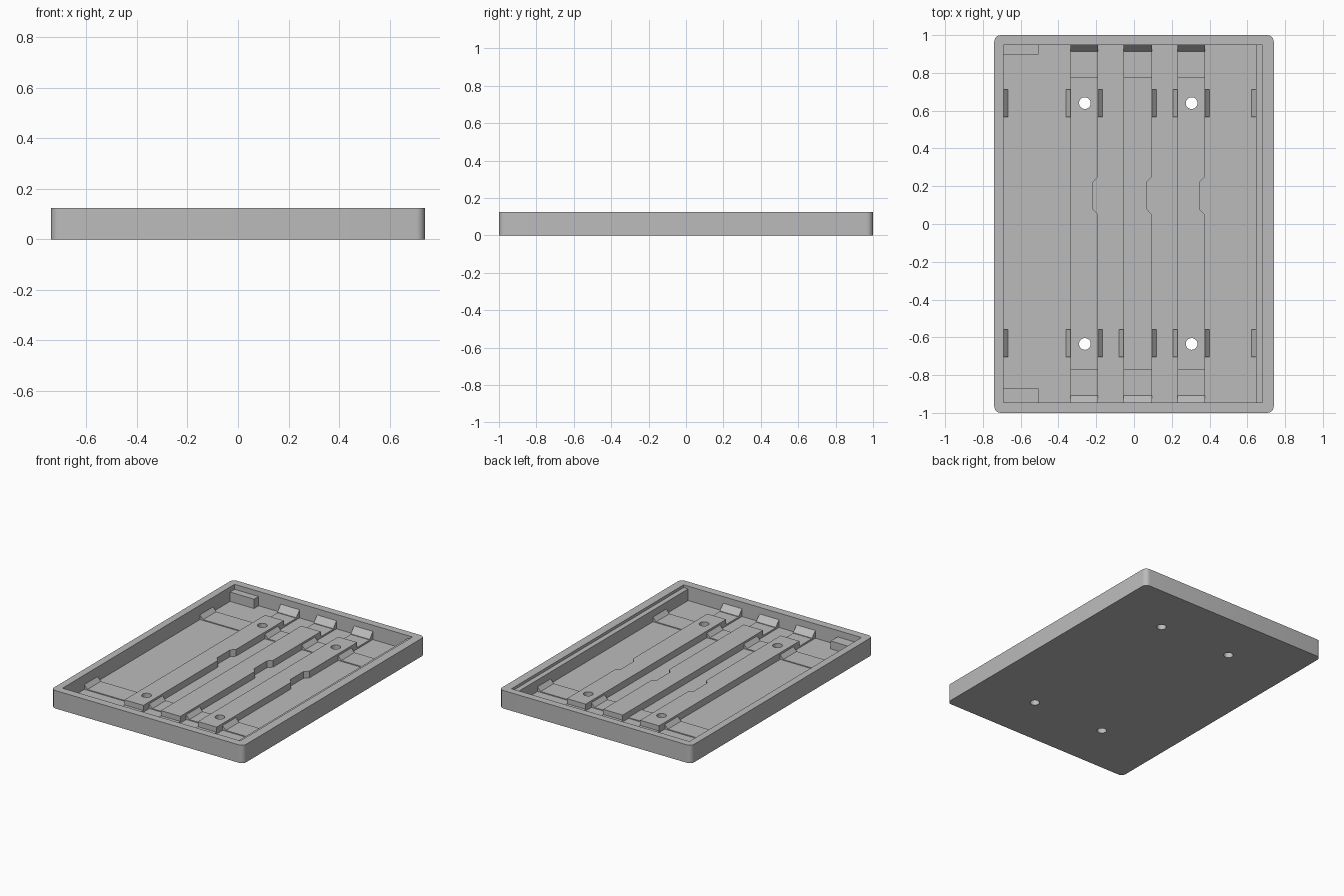
import bpy, bmesh, math

if "Cube" in bpy.data.objects:
    bpy.data.objects.remove(bpy.data.objects["Cube"])

grey = bpy.data.materials.new("plain grey")
grey.diffuse_color = (0.5, 0.5, 0.5, 1)
grey.use_nodes = True
grey.node_tree.nodes["Principled BSDF"].inputs["Base Color"].default_value = grey.diffuse_color

FLOOR = 0.025      # top of the tray floor
BASE = 0.02        # parts are sunk slightly into the floor
HOLES = [(x, y) for x in (-0.26, 0.305) for y in (-0.635, 0.64)]


def prism(name, pts, vec):
    """Extrude a closed outline of 3D points along vec."""
    bm = bmesh.new()
    face = bm.faces.new([bm.verts.new(p) for p in pts])
    ext = bmesh.ops.extrude_face_region(bm, geom=[face])["geom"]
    bmesh.ops.translate(bm, vec=vec, verts=[v for v in ext if isinstance(v, bmesh.types.BMVert)])
    bmesh.ops.recalc_face_normals(bm, faces=bm.faces)
    me = bpy.data.meshes.new(name)
    bm.to_mesh(me)
    bm.free()
    me.materials.append(grey)
    ob = bpy.data.objects.new(name, me)
    bpy.context.collection.objects.link(ob)
    return ob


def plan(name, pts, z0, z1):
    return prism(name, [(x, y, z0) for x, y in pts], (0, 0, z1 - z0))


def box(name, x0, x1, y0, y1, z0, z1):
    return plan(name, [(x0, y0), (x1, y0), (x1, y1), (x0, y1)], z0, z1)


def cut(ob, cutter):
    m = ob.modifiers.new("cut", 'BOOLEAN')
    m.operation, m.solver, m.object = 'DIFFERENCE', 'EXACT', cutter
    bpy.context.view_layer.objects.active = ob
    bpy.ops.object.modifier_apply(modifier=m.name)
    bpy.data.objects.remove(cutter)


def drill(ob, holes):
    for hx, hy in holes:
        ring = [(hx + 0.031 * math.cos(a * math.pi / 12),
                 hy + 0.031 * math.sin(a * math.pi / 12)) for a in range(24)]
        cut(ob, plan("hole_cutter", ring, -0.1, 0.3))


# Tray: rounded outline, hollowed, with four screw holes
R = 0.035
outline = []
for k, (sx, sy) in enumerate([(1, 1), (-1, 1), (-1, -1), (1, -1)]):
    for i in range(7):
        a = math.radians(90 * k + 15 * i)
        outline.append((sx * (0.74 - R) + R * math.cos(a), sy * (1 - R) + R * math.sin(a)))
tray = plan("tray", outline, 0, 0.125)
cut(tray, box("cavity_cutter", -0.69, 0.68, -0.945, 0.948, FLOOR, 0.3))
drill(tray, HOLES)

# Side ledge and the two corner blocks
box("side_ledge", 0.645, 0.685, -0.95, 0.95, BASE, 0.106)
box("back_corner_block", -0.695, -0.505, 0.898, 0.95, BASE, 0.09)
box("front_corner_block", -0.695, -0.505, -0.95, -0.87, BASE, 0.08)

# Three long dividers with a side notch, and end steps with sloped tabs
BARS = [(-0.335, -0.19), (-0.055, 0.095), (0.23, 0.375)]
for x0, x1 in BARS:
    n = x1 - 0.027
    bar = plan("divider_bar", [(x0, -0.77), (x1, -0.77), (x1, 0.05), (n, 0.078), (n, 0.222),
                               (x1, 0.25), (x1, 0.775), (x0, 0.775)], BASE, 0.072)
    drill(bar, [h for h in HOLES if x0 < h[0] < x1])
    for s, y_in, y_tab in ((1, 0.775, 0.912), (-1, 0.77, 0.907)):
        y0, y1 = sorted((s * (y_in - 0.001), s * 0.95))
        box("end_step", x0, x1, y0, y1, BASE, 0.036)
        prism("end_tab", [(x0, s * y_tab, 0.03), (x0, s * y_tab, 0.04),
                          (x0, s * 0.949, 0.083), (x0, s * 0.949, 0.03)], (x1 - x0, 0, 0))

# Cradles across each bay: thin pad with a sloped wedge at each end
BAYS = [(-0.69, -0.335), (-0.19, -0.055), (0.095, 0.23), (0.375, 0.645)]
for y0, y1 in ((0.567, 0.712), (-0.705, -0.558)):
    for b, (x0, x1) in enumerate(BAYS):
        t, w, h = FLOOR + 0.006, 0.024, 0.058
        prof = [(x0, BASE), (x0, h), (x0 + w, t)]
        if b == 1 and y0 > 0:
            prof += [(x1, t), (x1, BASE)]
        else:
            prof += [(x1 - w, t), (x1, h), (x1, BASE)]
        prism("cradle", [(x, y0, z) for x, z in prof], (0, y1 - y0, 0))

# Smooth the rounded corners and hole walls, keep edges sharp
bpy.ops.object.select_all(action='DESELECT')
tray.select_set(True)
bpy.context.view_layer.objects.active = tray
bpy.ops.object.shade_smooth_by_angle(angle=math.radians(30))
